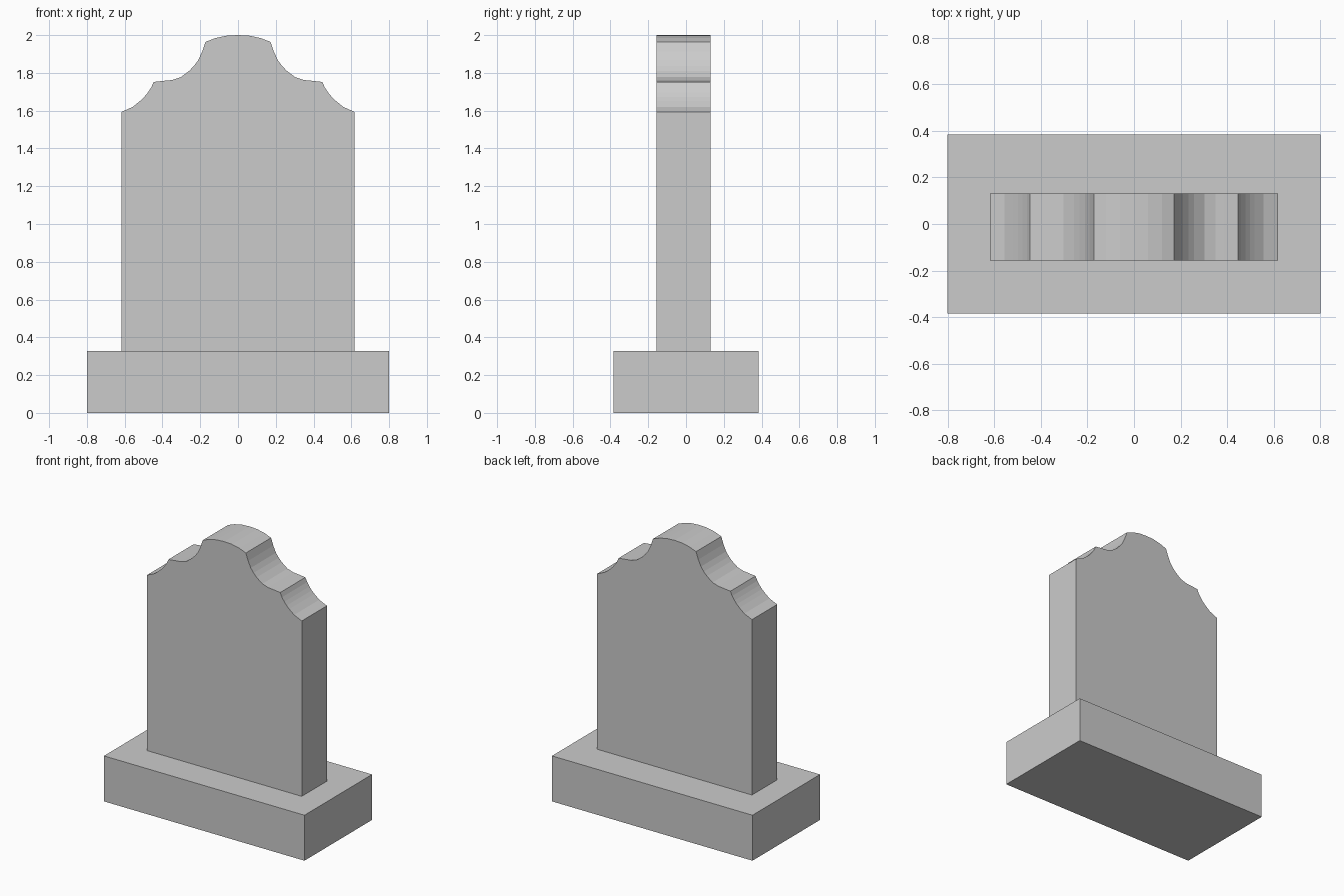
import bpy
import bmesh

if "Cube" in bpy.data.objects:
    bpy.data.objects.remove(bpy.data.objects["Cube"])


def extrude_outline(name, outline, y_front, y_back):
    """Closed x-z outline extruded along y, flat shaded."""
    bm = bmesh.new()
    face = bm.faces.new([bm.verts.new((x, y_front, z)) for x, z in outline])
    ext = bmesh.ops.extrude_face_region(bm, geom=[face])
    moved = [g for g in ext["geom"] if isinstance(g, bmesh.types.BMVert)]
    bmesh.ops.translate(bm, verts=moved, vec=(0, y_back - y_front, 0))
    bmesh.ops.recalc_face_normals(bm, faces=bm.faces)
    mesh = bpy.data.meshes.new(name)
    bm.to_mesh(mesh)
    bm.free()
    obj = bpy.data.objects.new(name, mesh)
    bpy.context.collection.objects.link(obj)
    return obj


def mirrored(half):
    """Right half of an outline, top to bottom, completed on the left."""
    return half + [(-x, z) for x, z in reversed(half) if x > 0]


# Plinth
extrude_outline("base", mirrored([(0.8, 0.328), (0.8, 0.0)]), -0.385, 0.385)

# Upright slab: crown arc, upper scoop, lower scoop, straight side
half = [
    (0, 2.0), (0.06, 1.997), (0.12, 1.984), (0.172, 1.964),
    (0.19, 1.912), (0.211, 1.867), (0.233, 1.837), (0.258, 1.811),
    (0.303, 1.777), (0.35, 1.762), (0.385, 1.759), (0.446, 1.752),
    (0.460, 1.722), (0.478, 1.695), (0.497, 1.672), (0.518, 1.652),
    (0.557, 1.620), (0.618, 1.593),
    (0.618, 0.328),
]
extrude_outline("headstone_slab", mirrored(half), -0.156, 0.131)
